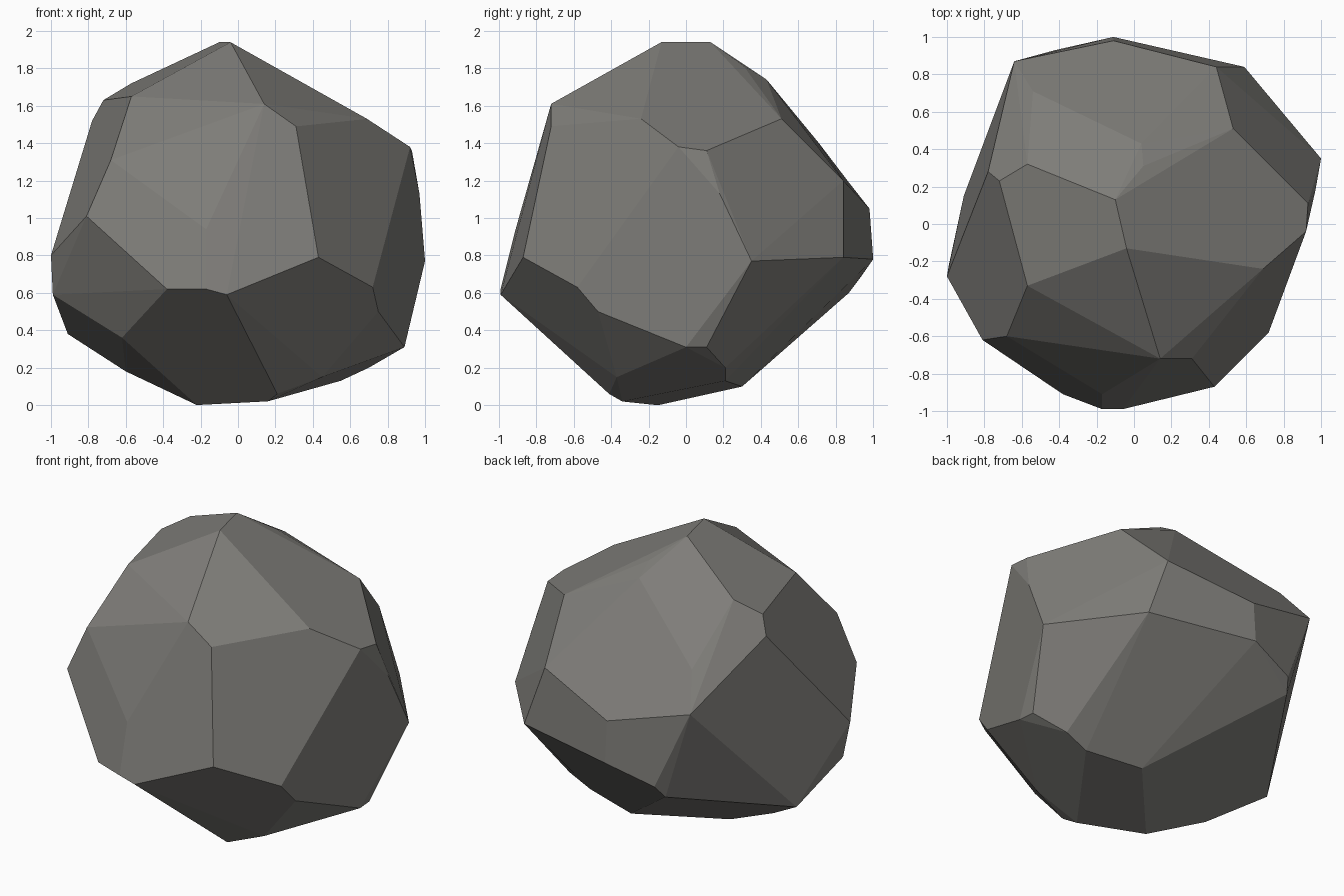
import bpy
import bmesh
from math import radians

# Remove the default object
default_cube = bpy.data.objects.get("Cube")
if default_cube:
    bpy.data.objects.remove(default_cube, do_unlink=True)


def make_material(name, colour):
    """Plain single-colour stone material."""
    material = bpy.data.materials.new(name)
    material.use_nodes = True
    material.diffuse_color = colour
    shader = material.node_tree.nodes["Principled BSDF"]
    shader.inputs["Base Color"].default_value = colour
    shader.inputs["Roughness"].default_value = 0.9
    return material


def add_corners(bm, corners):
    """Add the chipped corners of one band of the boulder."""
    for corner in corners:
        bm.verts.new(corner)


# Corners of the chipped stone, grouped from the crown down to the base
crown = [
    (.01, -.15, 1.91), (-.04, -.13, 1.94), (-.1, .13, 1.94),
    (.05, .31, 1.81), (.04, .43, 1.74),
    (-.57, .32, 1.72), (-.72, .23, 1.63), (-.78, .28, 1.52),
    (-.57, -.33, 1.65), (.14, -.72, 1.61), (.31, -.72, 1.49),
    (.69, -.24, 1.53), (.53, .51, 1.53),
]
shoulder = [
    (.92, -.04, 1.38), (.93, .11, 1.36), (.97, .18, 1.13),
    (-.68, -.6, 1.31), (-.54, .71, 1.4), (-.64, .87, 1.19),
    (.44, .84, 1.2), (-.11, .98, 1.05),
]
waist = [
    (-.81, -.62, 1.01), (-.17, -.91, .94), (.43, -.87, .79),
    (1, .35, .77), (.59, .84, .79), (-.11, 1, .78), (-.42, .93, .68),
    (-1, -.28, .8), (-.99, -.22, .59), (-.46, .87, .6),
    (-.38, -.91, .62), (-.17, -.99, .62), (-.06, -.99, .59),
    (.72, -.58, .63), (.75, -.47, .5),
]
base = [
    (.89, 0, .31), (.88, .11, .31), (.7, .21, .2), (.55, .21, .13),
    (-.91, .15, .38), (-.62, -.48, .36), (-.6, -.05, .18),
    (.45, -.37, .15), (.21, -.41, .06), (.16, -.34, .02),
    (.19, .3, .1), (-.22, -.15, 0),
]

# Wrap the corners in one convex skin and merge it into broad flat facets
bm = bmesh.new()
for band in (crown, shoulder, waist, base):
    add_corners(bm, band)
hull = bmesh.ops.convex_hull(bm, input=bm.verts[:])
unused = {g for g in hull["geom_interior"] + hull["geom_unused"]
          if isinstance(g, bmesh.types.BMVert)}
bmesh.ops.delete(bm, geom=list(unused), context="VERTS")
bmesh.ops.dissolve_limit(bm, angle_limit=radians(4),
                         verts=bm.verts[:], edges=bm.edges[:])
bmesh.ops.recalc_face_normals(bm, faces=bm.faces[:])

mesh = bpy.data.meshes.new("boulder")
bm.to_mesh(mesh)
bm.free()

# Place the boulder in the scene with flat facets
boulder = bpy.data.objects.new("boulder", mesh)
bpy.context.collection.objects.link(boulder)
mesh.materials.append(make_material("warm grey stone", (.21, .205, .19, 1)))
mesh.shade_flat()
